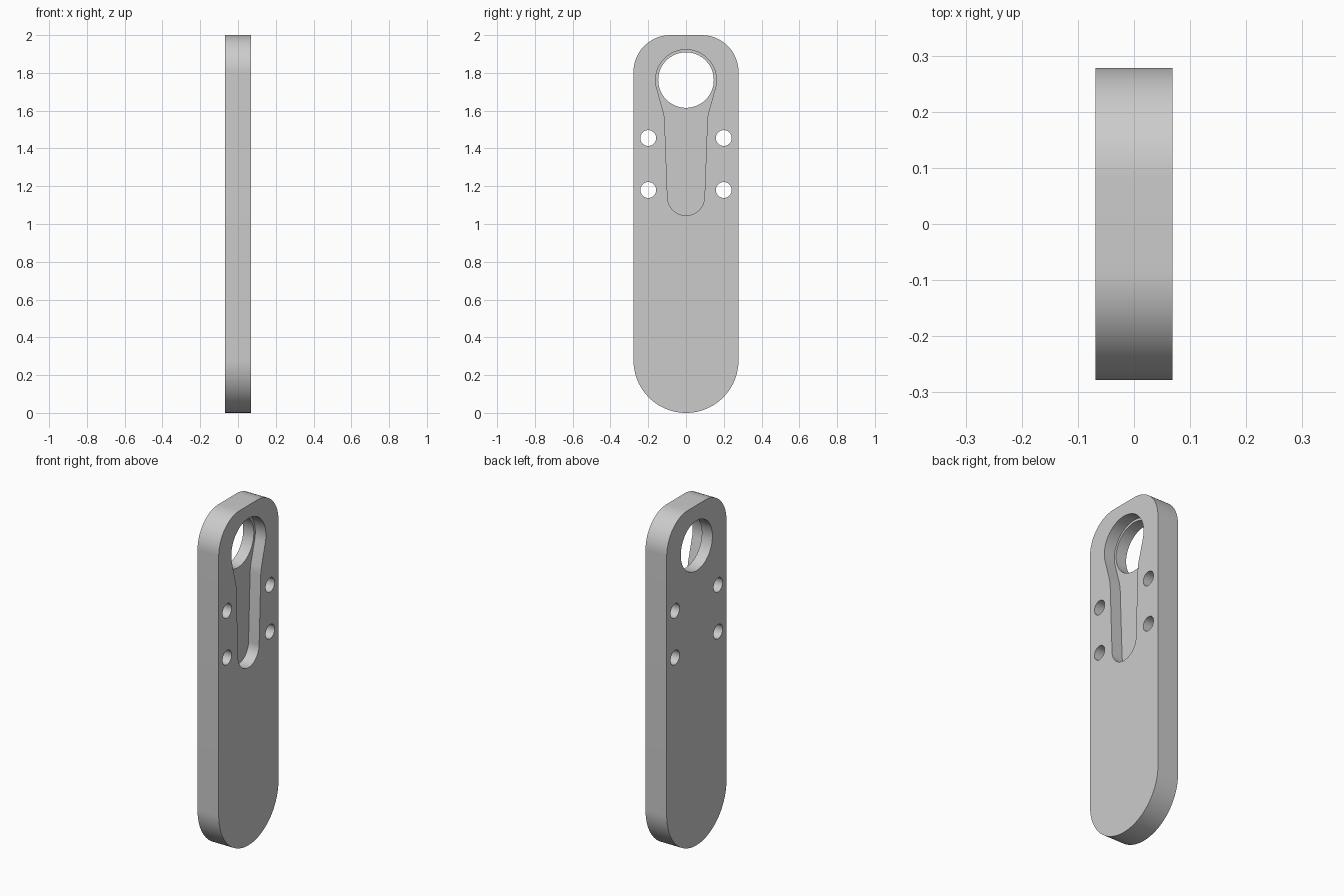
import bpy, bmesh
from math import sin, cos, radians

default = bpy.data.objects.get("Cube")
if default:
    bpy.data.objects.remove(default)

HALF_THICK = 0.069
HALF_WIDTH = 0.278
RING_Z = 1.762

grey = bpy.data.materials.new("plain grey")
grey.use_nodes = True
colour = (0.6, 0.6, 0.6, 1)
grey.diffuse_color = colour
grey.node_tree.nodes["Principled BSDF"].inputs["Base Color"].default_value = colour


def arc(y, z, r, start, end, steps=24):
    """Points on an arc in the y-z plane, angles in degrees."""
    angles = [radians(start + (end - start) * i / steps) for i in range(steps + 1)]
    return [(y + r * cos(a), z + r * sin(a)) for a in angles]


def mirrored(half):
    """Close a right-hand half outline, listed bottom to top, across y = 0."""
    return half + [(-y, z) for y, z in reversed(half) if y > 1e-5]


def slab(name, outlines, x0, x1):
    """Extrude closed y-z outlines from x0 to x1."""
    bm = bmesh.new()
    for outline in outlines:
        face = bm.faces.new([bm.verts.new((x0, y, z)) for y, z in outline])
        grown = bmesh.ops.extrude_face_region(bm, geom=[face])["geom"]
        verts = [g for g in grown if isinstance(g, bmesh.types.BMVert)]
        bmesh.ops.translate(bm, verts=verts, vec=(x1 - x0, 0, 0))
    bmesh.ops.remove_doubles(bm, verts=bm.verts, dist=1e-5)
    bmesh.ops.recalc_face_normals(bm, faces=bm.faces)
    mesh = bpy.data.meshes.new(name)
    bm.to_mesh(mesh)
    bm.free()
    mesh.materials.append(grey)
    obj = bpy.data.objects.new(name, mesh)
    bpy.context.collection.objects.link(obj)
    return obj


def circle(y, z, r, steps):
    return arc(y, z, r, 0, 360, steps)[:-1]


# Plate: full round foot, rounded shoulders and a short flat top
corner = 0.195
plate_half = (arc(0, HALF_WIDTH, HALF_WIDTH, -90, 0, 32)[1:]
              + arc(HALF_WIDTH - corner, 2 - corner, corner, 0, 90))
plate = slab("plate", [[(0, 0)] + mirrored(plate_half)], -HALF_THICK, HALF_THICK)

# Keyhole pocket: sunk halfway into the +x face
pocket_half = (arc(0, 1.143, 0.098, -90, 0)[1:]
               + [(0.113, 1.55), (0.115, 1.57), (0.119, 1.59)]
               + arc(0, RING_Z, 0.161, -16, 90, 40)[:-1])
pocket_outline = [(0, 1.045)] + pocket_half + [(0, RING_Z + 0.161)] \
    + [(-y, z) for y, z in reversed(pocket_half)]
pocket = slab("pocket_cutter", [pocket_outline], 0, 0.2)

# Through holes: one large ring hole and four small ones
holes = [circle(0, RING_Z, 0.147, 72)]
holes += [circle(y, z, 0.042, 32) for y in (-0.2, 0.2) for z in (1.18, 1.455)]
drill = slab("hole_cutter", holes, -0.2, 0.2)

# Cut the plate, then discard the cutters
bpy.context.view_layer.objects.active = plate
for cutter in (pocket, drill):
    cutter.hide_render = True
    cut = plate.modifiers.new(cutter.name, 'BOOLEAN')
    cut.operation = 'DIFFERENCE'
    cut.solver = 'EXACT'
    cut.object = cutter
    bpy.ops.object.modifier_apply(modifier=cut.name)
    bpy.data.objects.remove(cutter)

# Smooth the rounded walls and keep the rims crisp
bpy.ops.object.select_all(action='DESELECT')
plate.select_set(True)
bpy.ops.object.shade_smooth_by_angle(angle=radians(30))
